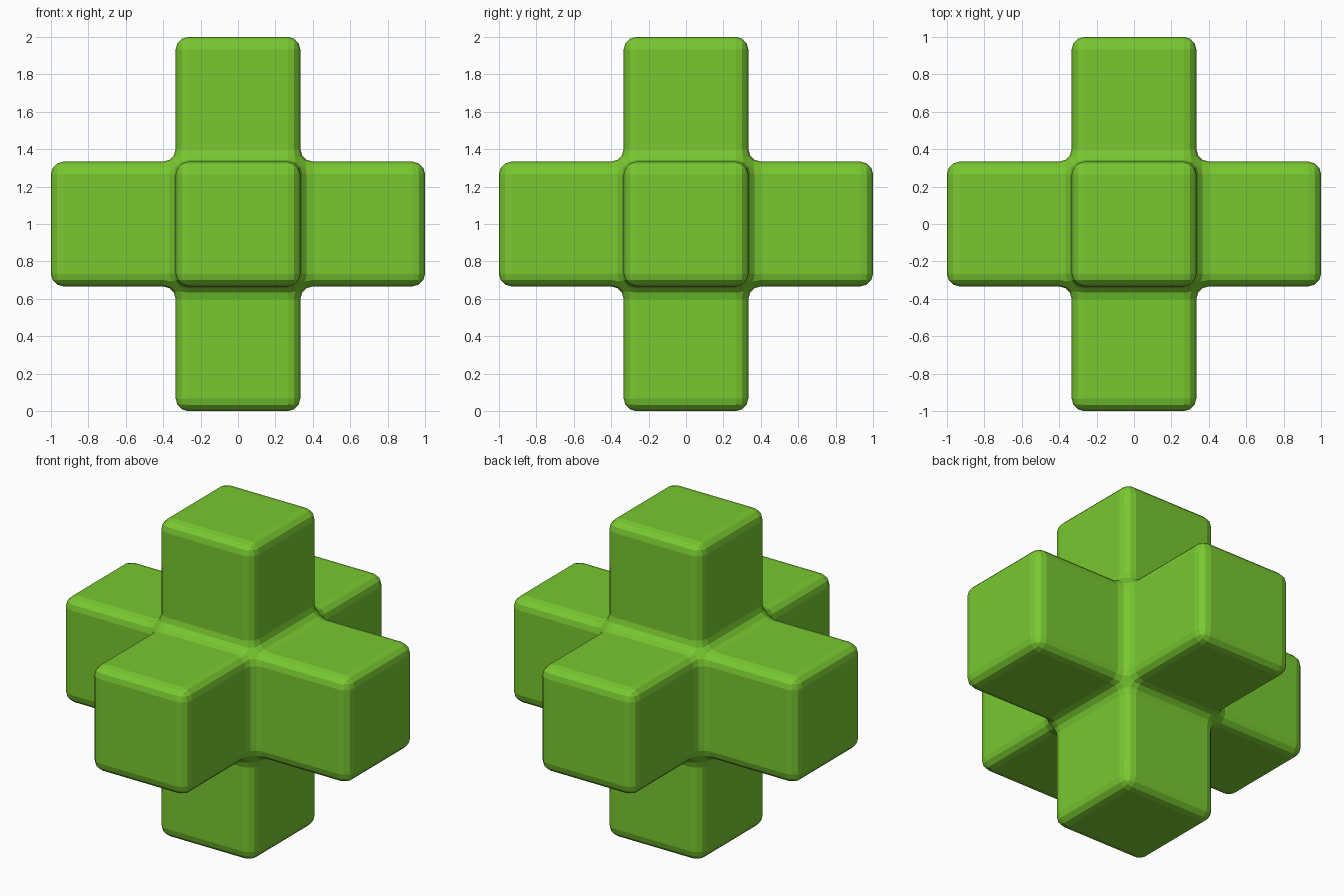
import bpy, bmesh

if "Cube" in bpy.data.objects:
    bpy.data.objects.remove(bpy.data.objects["Cube"])

ARM = 2 / 3  # arm width and length

# Core cube with an arm extruded from each of its six faces
bm = bmesh.new()
bmesh.ops.create_cube(bm, size=ARM)
for face in list(bm.faces):
    direction = face.normal.copy()
    result = bmesh.ops.extrude_discrete_faces(bm, faces=[face])
    bmesh.ops.translate(bm, verts=result["faces"][0].verts[:], vec=direction * ARM)
bmesh.ops.remove_doubles(bm, verts=bm.verts[:], dist=1e-5)
bmesh.ops.translate(bm, verts=bm.verts[:], vec=(0, 0, 1))
bmesh.ops.recalc_face_normals(bm, faces=bm.faces[:])

mesh = bpy.data.meshes.new("six_armed_cross")
bm.to_mesh(mesh)
bm.free()
cross = bpy.data.objects.new("six_armed_cross", mesh)
bpy.context.collection.objects.link(cross)

# Rounded outer edges and inner fillets, flat shaded
bevel = cross.modifiers.new("rounded_edges", "BEVEL")
bevel.width = 0.067
bevel.segments = 3
bevel.limit_method = "ANGLE"

# Green finish
green = bpy.data.materials.new("green")
green.diffuse_color = (0.19, 0.58, 0.03, 1)
green.use_nodes = True
green.node_tree.nodes["Principled BSDF"].inputs["Base Color"].default_value = green.diffuse_color
mesh.materials.append(green)
